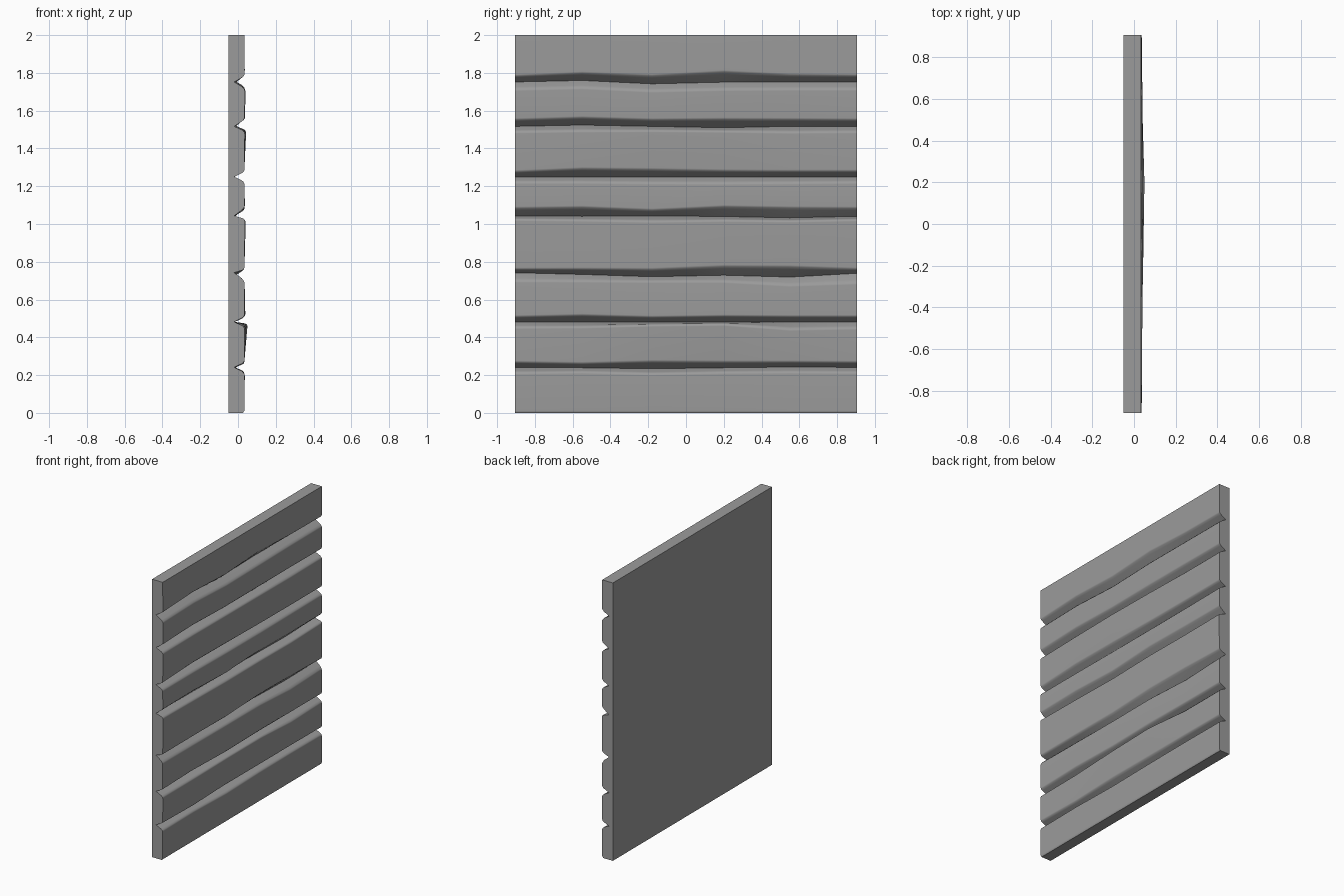
import bpy, bmesh

# Stations along the panel width, back plane, plank face and groove depth
YS = [-0.905, -0.55, -0.18, 0.2, 0.55, 0.905]
BACK, FACE, APEX = -0.051, 0.034, -0.020

# Each groove, bottom to top: apex height at each station
APEX_Z = [
    [.241, .239, .234, .239, .243, .241],
    [.482, .482, .480, .482, .482, .482],
    [.742, .733, .721, .729, .719, .739],
    [1.043, 1.041, 1.043, 1.040, 1.033, 1.041],
    [1.250, 1.250, 1.248, 1.249, 1.249, 1.250],
    [1.517, 1.524, 1.517, 1.510, 1.517, 1.517],
    [1.752, 1.760, 1.742, 1.751, 1.751, 1.752],
]
# Height from apex to the lower edge of the plank above
UPPER = [
    [.024, .020, .035, .028, .024, .024],
    [.024, .032, .024, .027, .025, .025],
    [.016, .026, .036, .044, .052, .020],
    [.038, .045, .028, .049, .050, .040],
    [.024, .040, .038, .030, .028, .027],
    [.032, .036, .032, .042, .034, .032],
    [.028, .036, .040, .052, .035, .030],
]
# Drop from apex to the upper edge of the plank below, and lip bulge there
DROP = [
    [.028, .022, .026, .024, .026, .026],
    [.028, .026, .014, .012, .038, .032],
    [.042, .034, .024, .032, .042, .050],
    [.018, .020, .028, .020, .016, .018],
    [.028, .028, .030, .032, .030, .028],
    [.028, .030, .022, .018, .030, .028],
    [.038, .038, .037, .038, .036, .037],
]
LIP = [
    [0, 0, .002, 0, 0, 0],
    [.001, .003, .010, .016, .006, .001],
    [0, 0, 0, .001, 0, 0],
    [.003, .004, .003, .007, .007, .003],
    [0, 0, .001, .001, 0, 0],
    [.002, .005, .009, .007, .003, .001],
    [.003, .003, .002, .006, .003, .001],
]


def section(i):
    """Outline (x, z) of the panel at station i."""
    pts = [(BACK, 0), (FACE - .008, 0), (FACE, .012)]
    for apex, up, drop, lip in zip(APEX_Z, UPPER, DROP, LIP):
        z, u, d, f = apex[i], up[i], drop[i], FACE + lip[i]
        pts += [(f, z - d - .010),
                (f - .004, z - d),
                (f - .014, z - d * .68),
                (APEX, z),
                (FACE - .014, z + u * .8),
                (FACE - .004, z + u + .002),
                (FACE + lip[i] * .3, z + u + .012)]
    return pts + [(FACE, 2), (BACK, 2)]


# Loft the grooved plank panel across its width
bm = bmesh.new()
rings = [[bm.verts.new((x, y, z)) for x, z in section(i)]
         for i, y in enumerate(YS)]
for a, b in zip(rings, rings[1:]):
    for k in range(len(a)):
        m = (k + 1) % len(a)
        bm.faces.new((a[k], a[m], b[m], b[k]))
bm.faces.new(rings[0])
bm.faces.new(rings[-1][::-1])
bmesh.ops.recalc_face_normals(bm, faces=bm.faces)

mesh = bpy.data.meshes.new("plank_panel")
bm.to_mesh(mesh)
bm.free()
panel = bpy.data.objects.new("plank_panel", mesh)
bpy.context.collection.objects.link(panel)

# Dark grey finish
mat = bpy.data.materials.new("dark_grey")
mat.diffuse_color = (.33, .33, .33, 1)
mesh.materials.append(mat)

# Soft plank edges, crisp grooves and ends, flat-looking plank faces
bpy.context.view_layer.objects.active = panel
panel.select_set(True)
bpy.ops.object.shade_smooth_by_angle(angle=0.7)
weighted = panel.modifiers.new("weighted_normals", 'WEIGHTED_NORMAL')
weighted.keep_sharp = True
